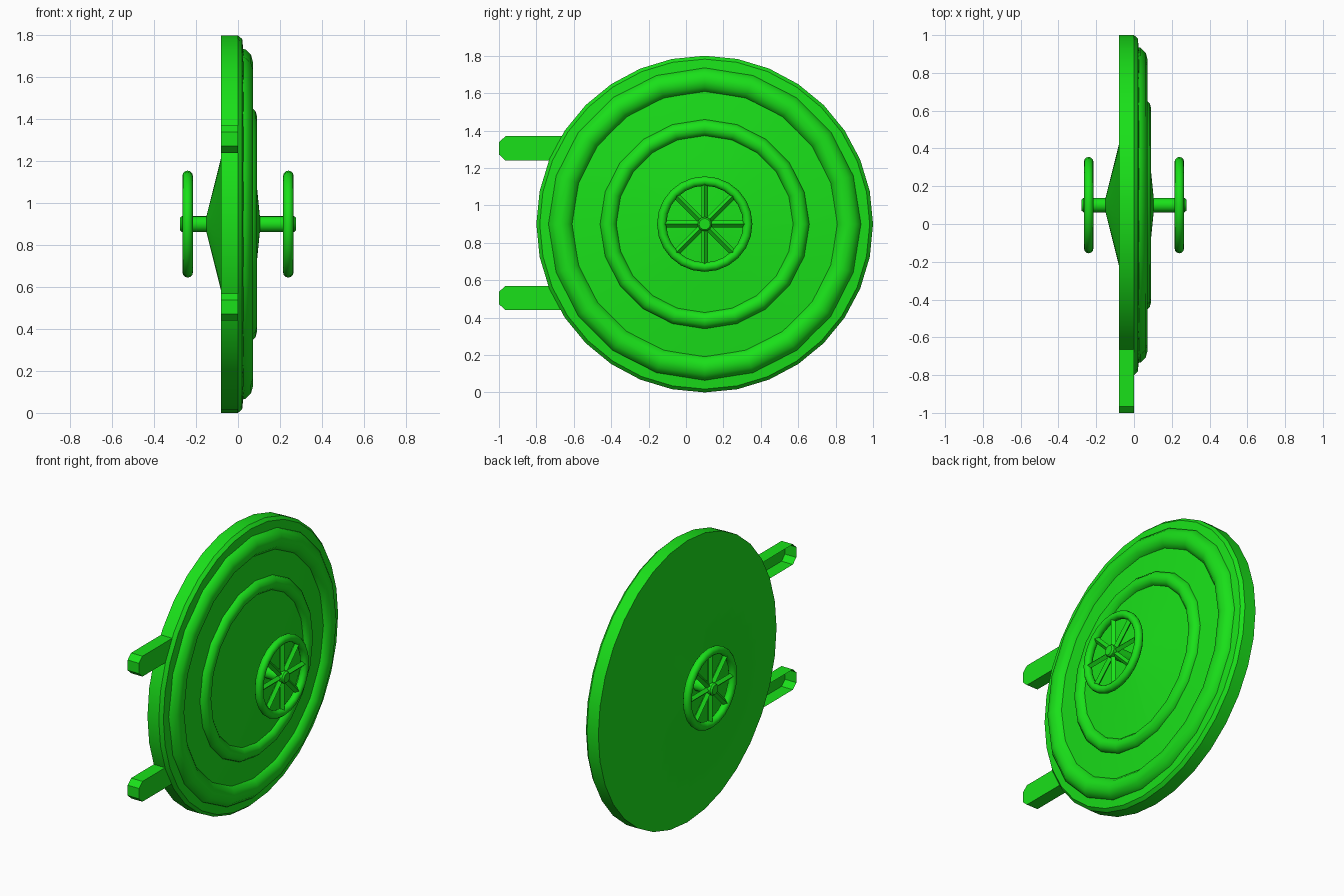
import bpy, bmesh
from math import pi, cos, sin, radians
from mathutils import Matrix, Vector

if "Cube" in bpy.data.objects:
    bpy.data.objects.remove(bpy.data.objects["Cube"])

CENTRE = Vector((0, 0.1, 0.9))   # axis of the round door runs along x

green = bpy.data.materials.new("green")
green.diffuse_color = (0.01, 0.75, 0.01, 1)
green.use_nodes = True
green.node_tree.nodes["Principled BSDF"].inputs["Base Color"].default_value = green.diffuse_color


def finish(bm, name, smooth=True):
    mesh = bpy.data.meshes.new(name)
    bm.to_mesh(mesh)
    bm.free()
    mesh.materials.append(green)
    obj = bpy.data.objects.new(name, mesh)
    bpy.context.collection.objects.link(obj)
    if smooth:
        bpy.ops.object.select_all(action='DESELECT')
        obj.select_set(True)
        bpy.context.view_layer.objects.active = obj
        bpy.ops.object.shade_smooth_by_angle(angle=radians(35))
    return obj


def lathe(name, profile, sides, closed=False):
    """Spin (x, radius) points around the door axis."""
    bm = bmesh.new()
    vs = [bm.verts.new(CENTRE + Vector((x, 0, r))) for x, r in profile]
    pairs = list(zip(vs, vs[1:])) + ([(vs[-1], vs[0])] if closed else [])
    es = [bm.edges.new(p) for p in pairs]
    bmesh.ops.spin(bm, geom=vs + es, cent=CENTRE, axis=(1, 0, 0),
                   angle=2 * pi, steps=sides, use_duplicate=False)
    bmesh.ops.remove_doubles(bm, verts=bm.verts[:], dist=1e-4)
    bmesh.ops.recalc_face_normals(bm, faces=bm.faces[:])
    return finish(bm, name)


def ring(name, x, major, minor, sides, minor_sides=12):
    pts = [(x + minor * cos(2 * pi * i / minor_sides),
            major + minor * sin(2 * pi * i / minor_sides)) for i in range(minor_sides)]
    return lathe(name, pts, sides, closed=True)


# Door slab: cone on the back, bevelled rim, shallow cone on the front
lathe("door_disc", [(-0.15, 0), (-0.15, 0.04), (-0.08, 0.32), (-0.08, 0.9),
                    (0, 0.9), (0.02, 0.882), (0.105, 0.03), (0.105, 0)], 32)

# Raised rings on the front
ring("outer_ring", 0, 0.77, 0.072, 20)
ring("inner_ring", 0.043, 0.515, 0.047, 20)

# Axle through the door
lathe("axle", [(-0.277, 0), (-0.277, 0.03), (-0.267, 0.038),
               (0.267, 0.038), (0.277, 0.03), (0.277, 0)], 16)

# Handwheel with eight spokes on each side
for side, x in (("front", 0.24), ("back", -0.24)):
    ring(side + "_handwheel", x, 0.23, 0.025, 24)
    bm = bmesh.new()
    for i in range(8):
        place = (Matrix.Translation(CENTRE + Vector((x, 0, 0)))
                 @ Matrix.Rotation(i * pi / 4, 4, 'X')
                 @ Matrix.Translation((0, 0, 0.12)))
        bmesh.ops.create_cone(bm, cap_ends=True, segments=4, radius1=0.018,
                              radius2=0.018, depth=0.21, matrix=place)
    finish(bm, side + "_spokes", smooth=False)

# Hinge arms: bevelled bars, open at the back
for name, z in (("upper", 1.305), ("lower", 0.505)):
    bm = bmesh.new()
    outline = [(-0.6, -0.065), (-0.965, -0.065), (-1, -0.033),
               (-1, 0.033), (-0.965, 0.065), (-0.6, 0.065)]
    back = bm.faces.new([bm.verts.new((-0.08, y, z + dz)) for y, dz in outline])
    made = bmesh.ops.extrude_face_region(bm, geom=[back], use_keep_orig=True)
    bmesh.ops.translate(bm, vec=(0.08, 0, 0),
                        verts=[v for v in made["geom"] if isinstance(v, bmesh.types.BMVert)])
    bmesh.ops.recalc_face_normals(bm, faces=bm.faces[:])
    rear = [f for f in bm.faces if all(v.co.x < -0.07 for v in f.verts)]
    bmesh.ops.delete(bm, geom=rear, context='FACES_ONLY')
    finish(bm, name + "_hinge_arm", smooth=False)
